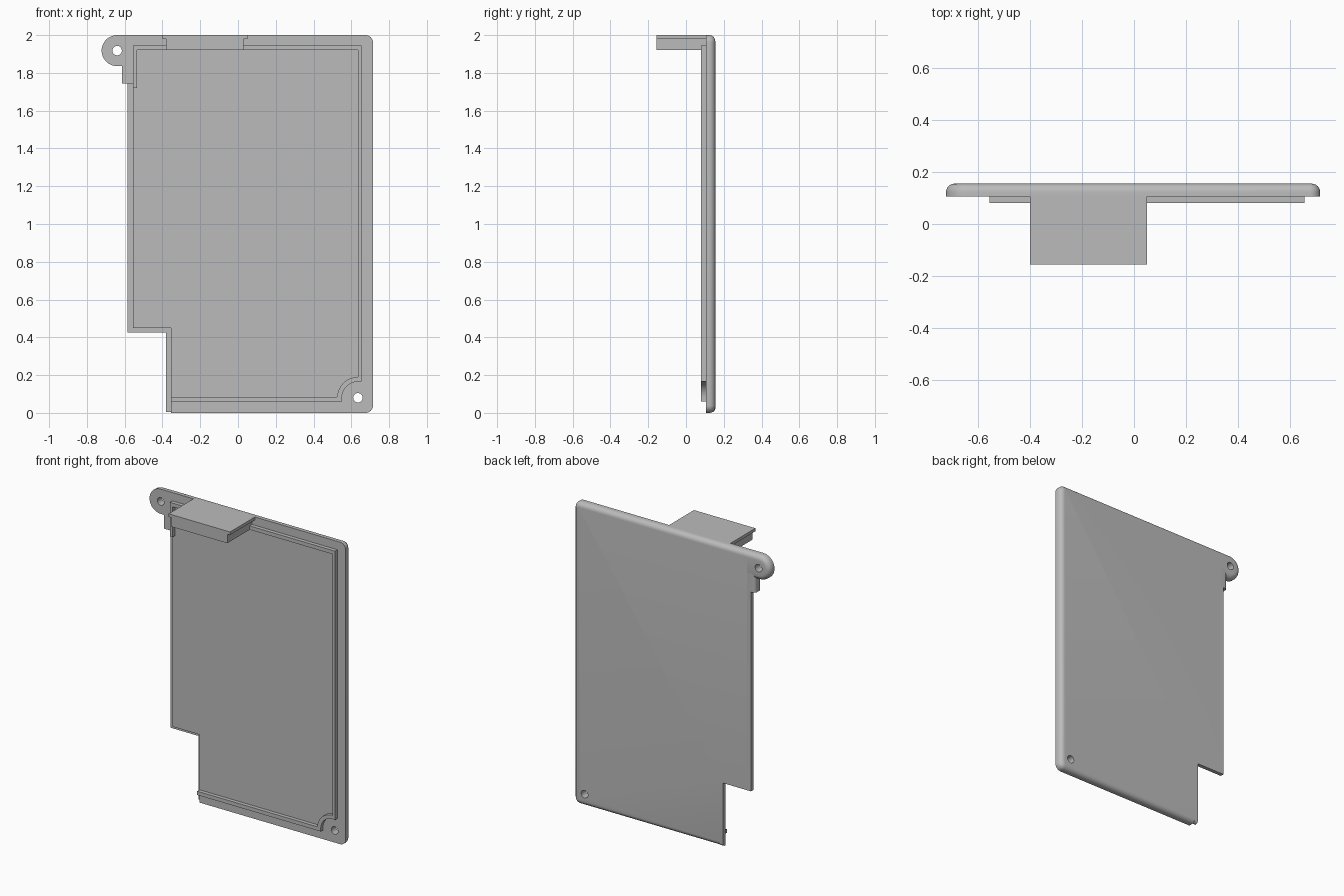
import bpy, bmesh, math

if "Cube" in bpy.data.objects:
    bpy.data.objects.remove(bpy.data.objects["Cube"])

GREY = bpy.data.materials.new("plain_grey")
GREY.use_nodes = True
GREY.diffuse_color = (0.5, 0.5, 0.5, 1)
GREY.node_tree.nodes["Principled BSDF"].inputs["Base Color"].default_value = (0.5, 0.5, 0.5, 1)

FRONT, MID, BACK = 0.105, 0.13, 0.155   # depth layers of the cover
LUG = (-0.64, 1.918)                    # screw hole centres (x, z)
CORNER = (0.635, 0.08)


def arc(centre, r, start, end, steps=16):
    """Points on an arc in the x-z plane, angles in degrees."""
    angles = [math.radians(start + (end - start) * i / steps) for i in range(steps + 1)]
    return [(centre[0] + r * math.cos(a), centre[1] + r * math.sin(a)) for a in angles]


def box(x0, x1, z0, z1):
    return [(x0, z0), (x1, z0), (x1, z1), (x0, z1)]


def slab(name, outline, y0, y1, radius=0, rounded=None):
    """Extrude an x-z outline along y; round the back edges picked by the rule."""
    bm = bmesh.new()
    base = bm.faces.new([bm.verts.new((x, y0, z)) for x, z in outline])
    new = bmesh.ops.extrude_face_region(bm, geom=[base])["geom"]
    for v in new:
        if isinstance(v, bmesh.types.BMVert):
            v.co.y = y1
    bmesh.ops.recalc_face_normals(bm, faces=bm.faces)
    if rounded:
        edges = [e for e in bm.edges if all(v.co.y > y1 - 1e-4 for v in e.verts)
                 and rounded((e.verts[0].co + e.verts[1].co) / 2)]
        bmesh.ops.bevel(bm, geom=edges, offset=radius, segments=6, profile=0.5,
                        affect='EDGES', clamp_overlap=True)
        bmesh.ops.recalc_face_normals(bm, faces=bm.faces)
    mesh = bpy.data.meshes.new(name)
    bm.to_mesh(mesh)
    bm.free()
    mesh.materials.append(GREY)
    ob = bpy.data.objects.new(name, mesh)
    bpy.context.collection.objects.link(ob)
    return ob


def drill(ob, centre):
    """Cut a screw hole through the slab."""
    cutter = slab("hole_cutter", arc(centre, 0.025, 0, 348.75, 31), 0, 0.3)
    mod = ob.modifiers.new("hole", 'BOOLEAN')
    mod.operation, mod.solver, mod.object = 'DIFFERENCE', 'EXACT', cutter
    bpy.context.view_layer.objects.active = ob
    bpy.ops.object.modifier_apply(modifier=mod.name)
    bpy.data.objects.remove(cutter)


# Main cover plate with a lower corner notch
plate_outline = ([(-0.555, 2), (-0.555, 0.45), (-0.355, 0.45), (-0.355, 0)]
                 + arc((0.675, 0.04), 0.04, -90, 0, 8)
                 + arc((0.675, 1.96), 0.04, 0, 90, 8))
plate = slab("cover_plate", plate_outline, FRONT, BACK, 0.032,
             lambda m: m.x > 0.67 or m.z > 1.99 or m.z < 0.01)
drill(plate, CORNER)

# Half-thickness lip along the open side
lip_outline = [(-0.585, 1.75), (-0.585, 0.425), (-0.38, 0.425), (-0.38, 0.004),
               (-0.355, 0.004), (-0.355, 0.45), (-0.555, 0.45), (-0.555, 1.75)]
lip = slab("side_lip", lip_outline, MID, BACK, 0.018, lambda m: m.z < 0.01)

# Screw lug and the block below it
lug_outline = arc(LUG, 0.082, 90, 270, 24) + [(-0.555, 1.836), (-0.555, 2)]
lug = slab("screw_lug", lug_outline, FRONT, BACK, 0.032, lambda m: m.x < -0.56)
drill(lug, LUG)
block = slab("lug_block", box(-0.615, -0.555, 1.745, 1.88), FRONT, BACK, 0.02,
             lambda m: m.x < -0.61)

# Raised locating rim, curving around the corner screw
outer = ([(-0.555, 1.72), (-0.555, 1.945), (0.655, 1.945), (0.655, 0.165)]
         + arc(CORNER, 0.085, 90, 180) + [(0.55, 0.06), (-0.355, 0.06)])
inner = ([(-0.535, 1.72), (-0.535, 1.92), (0.635, 1.92)]
         + arc(CORNER, 0.11, 90, 178) + [(0.525, 0.085), (-0.355, 0.085)])
rim = slab("locating_rim", outer + inner[::-1], 0.08, FRONT)

# Forward tab with a wider top flange
tab_outline = [(-0.38, 1.92), (0.03, 1.92), (0.03, 1.98), (0.05, 1.98), (0.05, 2),
               (-0.4, 2), (-0.4, 1.98), (-0.38, 1.98)]
tab = slab("top_tab", tab_outline, -0.155, FRONT)

# Smooth the rounded edges and keep corners crisp
bpy.ops.object.select_all(action='DESELECT')
for ob in (plate, lip, lug, block, rim, tab):
    ob.select_set(True)
bpy.context.view_layer.objects.active = plate
bpy.ops.object.shade_smooth_by_angle(angle=math.radians(35))
